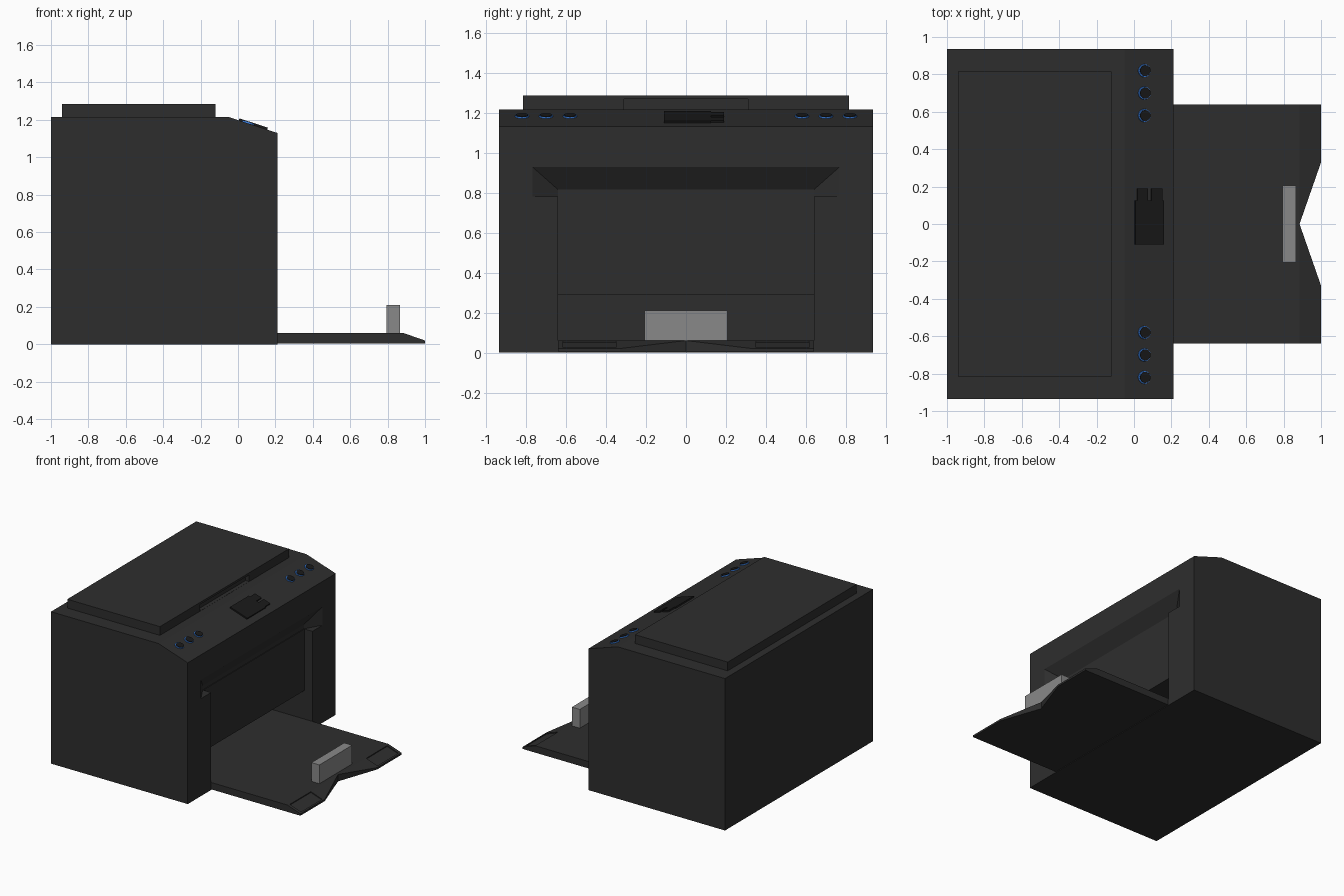
import bpy, bmesh, math
from mathutils import Matrix, Vector

if "Cube" in bpy.data.objects:
    bpy.data.objects.remove(bpy.data.objects["Cube"])


def material(name, rgb):
    m = bpy.data.materials.new(name)
    m.diffuse_color = (*rgb, 1)
    m.use_nodes = True
    m.node_tree.nodes["Principled BSDF"].inputs["Base Color"].default_value = m.diffuse_color
    return m


DARK = material("charcoal", (0.027, 0.027, 0.027))
BLACK = material("black", (0.01, 0.01, 0.01))
BLUE = material("blue", (0.04, 0.2, 0.7))
GREY = material("light_grey", (0.25, 0.25, 0.25))


def finish(name, bm, mat):
    bmesh.ops.recalc_face_normals(bm, faces=bm.faces)
    me = bpy.data.meshes.new(name)
    bm.to_mesh(me)
    bm.free()
    ob = bpy.data.objects.new(name, me)
    bpy.context.collection.objects.link(ob)
    if mat:
        me.materials.append(mat)
    return ob


def loft(name, ring_a, ring_b, mat=None):
    """Solid between two matching outlines."""
    bm = bmesh.new()
    a = [bm.verts.new(p) for p in ring_a]
    b = [bm.verts.new(p) for p in ring_b]
    bm.faces.new(a)
    bm.faces.new(b)
    n = len(a)
    for i in range(n):
        j = (i + 1) % n
        bm.faces.new((a[i], a[j], b[j], b[i]))
    return finish(name, bm, mat)


def prism(name, xz, y0, y1, mat=None):
    return loft(name, [(x, y0, z) for x, z in xz], [(x, y1, z) for x, z in xz], mat)


def box(name, x0, x1, y0, y1, z0, z1, mat=None):
    return prism(name, [(x0, z0), (x1, z0), (x1, z1), (x0, z1)], y0, y1, mat)


def cut(ob, cutter):
    mod = ob.modifiers.new("cut", 'BOOLEAN')
    mod.operation, mod.solver, mod.object = 'DIFFERENCE', 'EXACT', cutter
    bpy.context.view_layer.objects.active = ob
    bpy.ops.object.modifier_apply(modifier=mod.name)
    bpy.data.objects.remove(cutter)


# Housing with sloped control strip
body = prism("housing", [(-1, 0), (0.21, 0), (0.21, 1.13), (-0.05, 1.215), (-1, 1.215)],
             -0.935, 0.935, DARK)
# Deep paper bay, shallow front panel recess, flared output slot
cut(body, box("bay", -0.5, 0.3, -0.64, 0.64, 0.05, 0.288))
cut(body, box("panel_recess", 0.14, 0.3, -0.64, 0.64, 0.2, 0.785))


def slot_ring(x, w_low, w_high, z_top):
    return [(x, -w_low, 0.78), (x, w_low, 0.78), (x, w_high, z_top), (x, -w_high, z_top)]


cut(body, loft("slot", slot_ring(0.135, 0.64, 0.64, 0.815), slot_ring(0.211, 0.77, 0.77, 0.93)))

# Scanner lid with finger grip
lid = box("scanner_lid", -0.94, -0.12, -0.815, 0.815, 1.21, 1.285, DARK)
cut(lid, box("grip", -0.15, 0, -0.31, 0.31, 1.216, 1.268))

# Paper tray with tapered lip, V notch and corner insets
tray = prism("paper_tray", [(-0.45, 0.005), (1, 0.005), (1, 0.02), (0.885, 0.06), (-0.45, 0.06)],
             -0.639, 0.639, DARK)
vee = [(0.885, 0), (1.1, 0.617), (1.1, -0.617)]
cut(tray, loft("vee", [(x, y, -0.1) for x, y in vee], [(x, y, 0.2) for x, y in vee]))
for s in (-1, 1):
    cut(tray, prism("inset", [(0.89, 0.051), (0.988, 0.017), (0.988, 0.1), (0.89, 0.1)],
                    s * 0.35, s * 0.615))
box("paper_stop", 0.795, 0.865, -0.207, 0.207, 0.055, 0.21, GREY)

# Control strip frame: local z is normal to the slope
TILT = math.atan2(0.085, 0.26)


def on_slope(x, y):
    z = 1.215 - (x + 0.05) * 0.085 / 0.26
    return Matrix.Translation((x, y, z)) @ Matrix.Rotation(TILT, 4, 'Y')


def disc(name, x, y, r, h, mat):
    bm = bmesh.new()
    bmesh.ops.create_cone(bm, cap_ends=True, segments=20, radius1=r, radius2=r * 0.94, depth=2 * h,
                          matrix=on_slope(x, y))
    return finish(name, bm, mat)


# Buttons: blue collar with dark cap
for s in (-1, 1):
    for i, y in enumerate((0.58, 0.70, 0.82)):
        side = "left" if s < 0 else "right"
        disc(f"button_ring_{side}_{i}", 0.055, s * y, 0.036, 0.007, BLUE)
        disc(f"button_cap_{side}_{i}", 0.058, s * y, 0.031, 0.011, BLACK)

# Display panel with a split end
display = box("display", -0.08, 0.08, -0.15, 0.15, -0.01, 0.011, BLACK)
cut(display, box("gap", -0.008, 0.012, 0.085, 0.2, -0.1, 0.1))
for x0, x1 in ((-0.1, -0.068), (0.072, 0.1)):
    cut(display, box("step", x0, x1, 0.085, 0.2, -0.1, 0.1))
display.data.transform(on_slope(0.08, 0.04))
